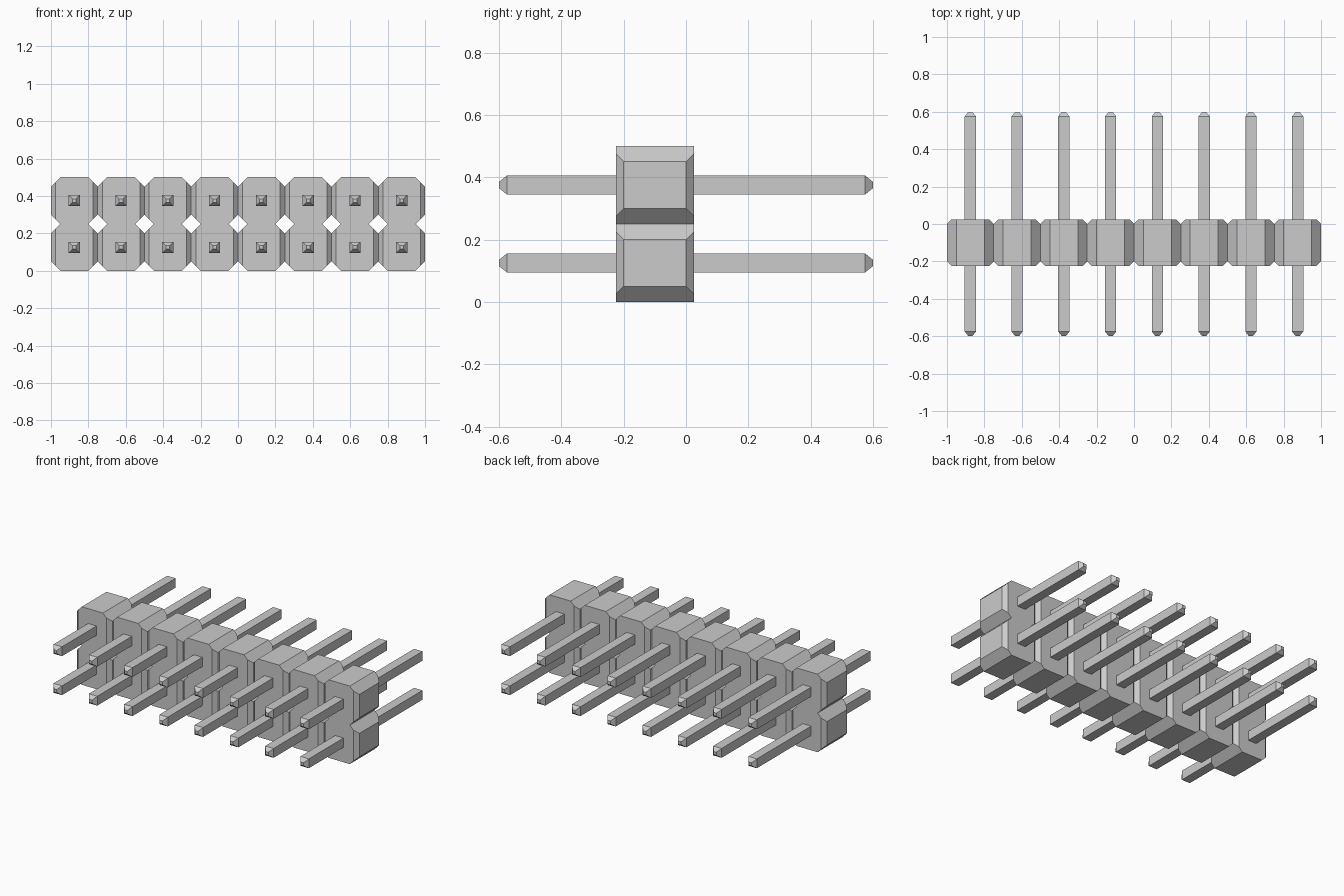
import bpy
import bmesh

if "Cube" in bpy.data.objects:
    bpy.data.objects.remove(bpy.data.objects["Cube"], do_unlink=True)

COLUMNS, ROWS, PITCH = 8, 2, 0.25
BEVEL = 0.025
FLAT = 0.075          # half width of each column's flat top
BACK, FRONT = 0.025, -0.225

grey = bpy.data.materials.new("light grey")
grey.use_nodes = True
grey.diffuse_color = (0.6, 0.6, 0.6, 1)
grey.node_tree.nodes["Principled BSDF"].inputs["Base Color"].default_value = grey.diffuse_color


def loft(bm, sections):
    """Skin matching closed outlines and cap both ends."""
    rings = [[bm.verts.new(p) for p in s] for s in sections]
    for a, b in zip(rings, rings[1:]):
        for i in range(len(a)):
            j = (i + 1) % len(a)
            bm.faces.new((a[i], a[j], b[j], b[i]))
    bm.faces.new(rings[0])
    bm.faces.new(rings[-1])


def finish(bm, name):
    bmesh.ops.recalc_face_normals(bm, faces=bm.faces)
    mesh = bpy.data.meshes.new(name)
    bm.to_mesh(mesh)
    bm.free()
    mesh.materials.append(grey)
    obj = bpy.data.objects.new(name, mesh)
    bpy.context.collection.objects.link(obj)


def column_outline(cx, y, half):
    """Stacked chamfered cells sharing a narrow waist."""
    cut = half - FLAT
    side = [(FLAT, 0)]
    for row in range(ROWS):
        z = row * PITCH
        side += [(half, z + cut), (half, z + PITCH - cut), (FLAT, z + PITCH)]
    return ([(cx + x, y, z) for x, z in side]
            + [(cx - x, y, z) for x, z in reversed(side)])


def square(cx, y, cz, h):
    return [(cx + sx * h, y, cz + sz * h)
            for sx, sz in ((-1, -1), (1, -1), (1, 1), (-1, 1))]


centres = [(i - (COLUMNS - 1) / 2) * PITCH for i in range(COLUMNS)]

# Insulating housing: one bevelled column per pin pair
bm = bmesh.new()
wide, narrow = PITCH / 2, PITCH / 2 - BEVEL
for cx in centres:
    loft(bm, [column_outline(cx, y, w) for y, w in (
        (FRONT, narrow), (FRONT + BEVEL, wide), (BACK - BEVEL, wide), (BACK, narrow))])
bmesh.ops.recalc_face_normals(bm, faces=bm.faces)
# Remove the hidden walls where neighbouring columns touch
inner = [f for f in bm.faces
         if abs(f.normal.x) > 0.99 and abs(f.calc_center_median().x) < 0.99]
bmesh.ops.delete(bm, geom=inner, context='FACES')
bmesh.ops.remove_doubles(bm, verts=bm.verts, dist=0.0001)
finish(bm, "housing")

# Square pins with tapered tips
for row, name in enumerate(("lower_pins", "upper_pins")):
    bm = bmesh.new()
    for cx in centres:
        loft(bm, [square(cx, y, (row + 0.5) * PITCH, h) for y, h in (
            (-0.6, 0.01), (-0.575, 0.03), (0.575, 0.03), (0.6, 0.01))])
    finish(bm, name)
